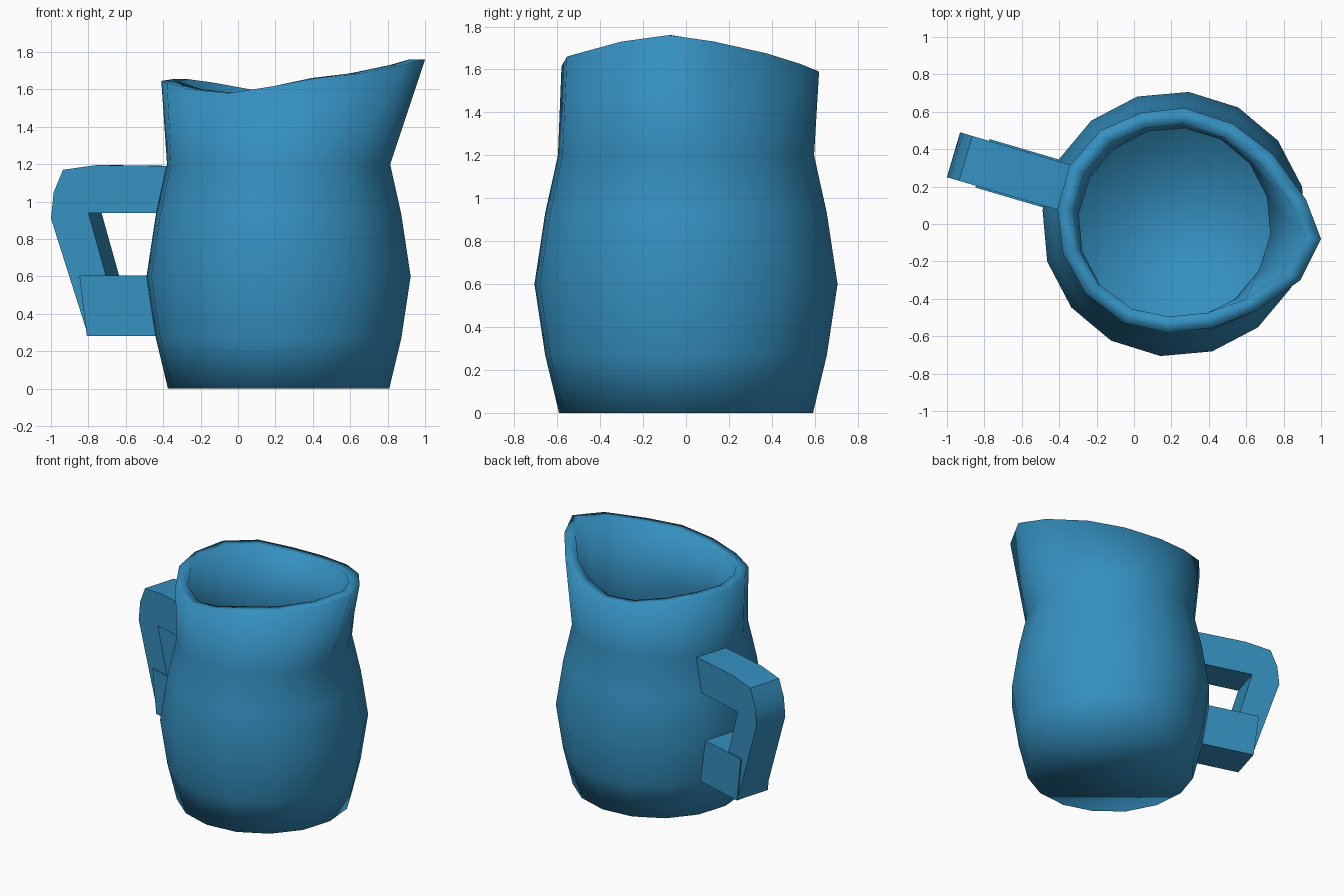
import bpy, bmesh, math
from mathutils import Vector

if "Cube" in bpy.data.objects:
    bpy.data.objects.remove(bpy.data.objects["Cube"])

CENTRE = Vector((0.217, 0.0, 0.0))
SIDES = 16
START = math.radians(-6.1)
WALL = 0.085

blue = bpy.data.materials.new("blue_glaze")
blue.diffuse_color = (0.035, 0.28, 0.53, 1)
blue.use_nodes = True
blue.node_tree.nodes["Principled BSDF"].inputs["Base Color"].default_value = blue.diffuse_color


def finish(name, bm, angle):
    bmesh.ops.recalc_face_normals(bm, faces=bm.faces)
    mesh = bpy.data.meshes.new(name)
    bm.to_mesh(mesh)
    bm.free()
    mesh.materials.append(blue)
    obj = bpy.data.objects.new(name, mesh)
    bpy.context.collection.objects.link(obj)
    bpy.ops.object.select_all(action='DESELECT')
    obj.select_set(True)
    bpy.context.view_layer.objects.active = obj
    bpy.ops.object.shade_smooth_by_angle(angle=math.radians(angle))
    return obj


def ring(radius, z):
    return [CENTRE + Vector((radius * math.cos(START + i * math.tau / SIDES),
                             radius * math.sin(START + i * math.tau / SIDES), z))
            for i in range(SIDES)]


# Uneven pouring rim, counterclockwise from the spout tip
rim = [Vector(p) for p in (
    (1.0, -0.08, 1.76), (0.92, 0.13, 1.73), (0.74, 0.375, 1.675), (0.53, 0.535, 1.625),
    (0.27, 0.62, 1.59), (0.04, 0.595, 1.60), (-0.18, 0.50, 1.635), (-0.345, 0.31, 1.655),
    (-0.41, 0.08, 1.645), (-0.38, -0.155, 1.635), (-0.26, -0.37, 1.60), (-0.05, -0.53, 1.58),
    (0.18, -0.58, 1.615), (0.42, -0.555, 1.66), (0.655, -0.465, 1.685), (0.89, -0.30, 1.73))]
inner_rim = []
for p in rim:
    inward = Vector((0.217 - p.x, 0.01 - p.y, 0)).normalized()
    inner_rim.append(p + inward * WALL)

# Jug body: outside wall, rim, then inside wall down to the floor
profile = [(0.595, 0.0), (0.66, 0.27), (0.71, 0.60), (0.66, 0.93), (0.60, 1.20)]
rings = [ring(r, z) for r, z in profile] + [rim, inner_rim]
rings += [ring(r - WALL, max(z, 0.09)) for r, z in reversed(profile)]
bm = bmesh.new()
loops = [[bm.verts.new(p) for p in r] for r in rings]
for a, b in zip(loops, loops[1:]):
    for i in range(SIDES):
        j = (i + 1) % SIDES
        bm.faces.new((a[i], a[j], b[j], b[i]))
bm.faces.new(loops[0][::-1])
bm.faces.new(loops[-1])
finish("jug_body", bm, 180)


# Handle parts: side outlines given thickness across the handle plane
def handle_part(name, outline, half_width):
    across = Vector((0.282, 0.959, 0)) * half_width
    bm = bmesh.new()
    mid = [Vector((x, 0.37 - 0.294 * (x + 0.965), z)) for x, z in outline]
    near = [bm.verts.new(p - across) for p in mid]
    far = [bm.verts.new(p + across) for p in mid]
    bm.faces.new(near)
    bm.faces.new(far[::-1])
    for i in range(len(mid)):
        j = (i + 1) % len(mid)
        bm.faces.new((near[i], far[i], far[j], near[j]))
    finish(name, bm, 40)


handle_part("handle_grip", [(-0.33, 1.19), (-0.72, 1.195), (-0.90, 1.17), (-0.95, 1.05),
                            (-0.965, 0.91), (-0.765, 0.28), (-0.60, 0.28), (-0.67, 0.60),
                            (-0.765, 0.94), (-0.33, 0.94)], 0.125)
handle_part("handle_lower_arm", [(-0.36, 0.605), (-0.81, 0.605), (-0.77, 0.28),
                                 (-0.36, 0.28)], 0.135)
